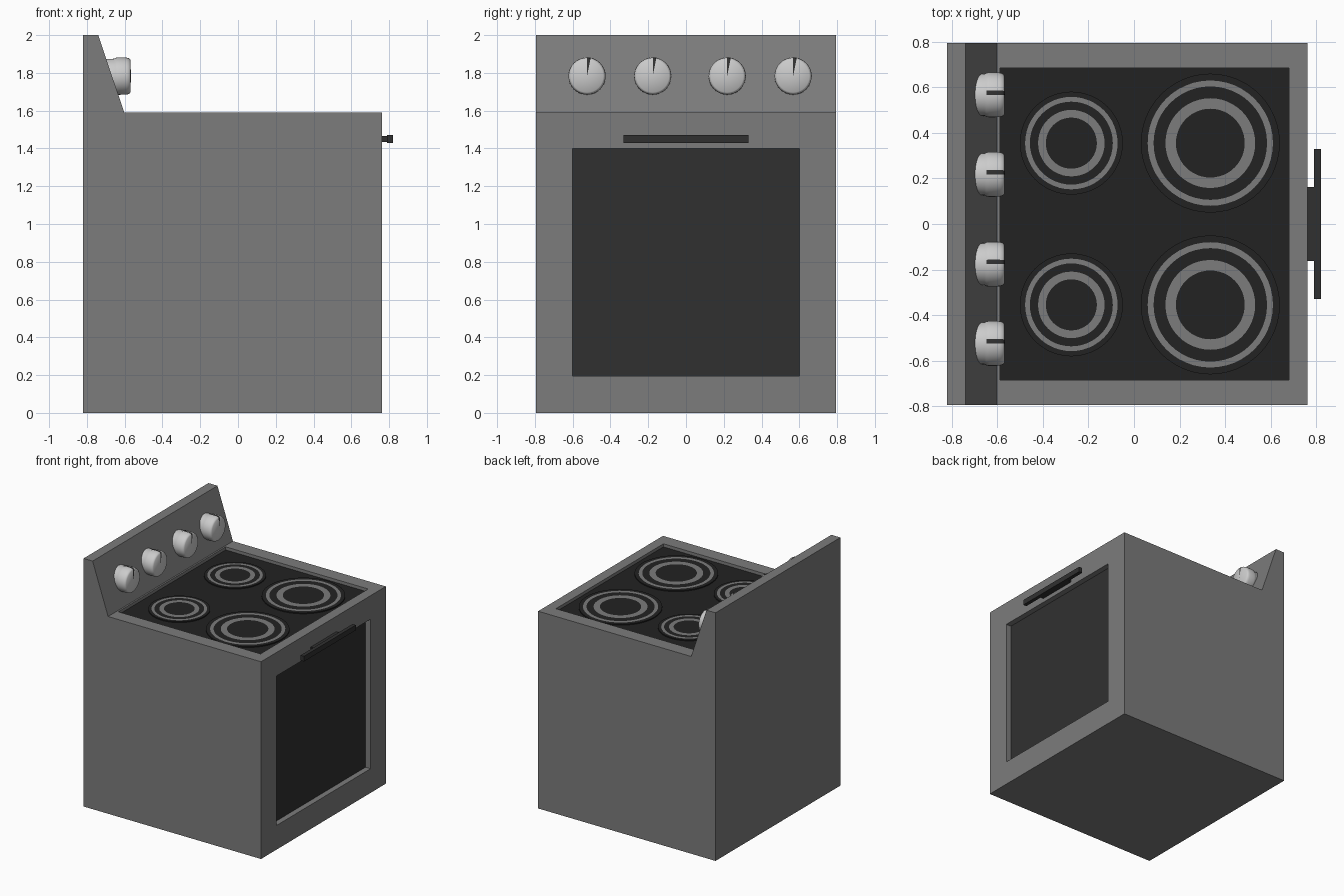
import bpy, bmesh
from math import cos, sin, pi
from mathutils import Matrix, Vector

if "Cube" in bpy.data.objects:
    bpy.data.objects.remove(bpy.data.objects["Cube"])


def material(name, v):
    m = bpy.data.materials.new(name)
    m.diffuse_color = (v, v, v, 1)
    m.use_nodes = True
    m.node_tree.nodes["Principled BSDF"].inputs["Base Color"].default_value = m.diffuse_color
    return m


STEEL = material("steel_grey", 0.2)
GLASS = material("black_glass", 0.016)
DARK = material("dark_grey", 0.03)
KNOB = material("light_grey", 0.7)


def finish(name, bm, mats):
    bmesh.ops.recalc_face_normals(bm, faces=bm.faces)
    me = bpy.data.meshes.new(name)
    bm.to_mesh(me)
    bm.free()
    for m in mats:
        me.materials.append(m)
    ob = bpy.data.objects.new(name, me)
    bpy.context.collection.objects.link(ob)
    return ob


def box(name, x, y, z, mat):
    bm = bmesh.new()
    size = Vector((x[1] - x[0], y[1] - y[0], z[1] - z[0]))
    mid = Vector((sum(x), sum(y), sum(z))) / 2
    bmesh.ops.create_cube(bm, size=1, matrix=Matrix.Translation(mid) @ Matrix.Diagonal((*size, 1)))
    return finish(name, bm, [mat])


def lathe(name, profile, segs, mats, pick, matrix):
    """Revolve (radius, height) points; pick(band, segment) gives the material slot."""
    bm = bmesh.new()
    rings = []
    for r, h in profile:
        if r == 0:
            rings.append([bm.verts.new((0, 0, h))] * segs)
        else:
            rings.append([bm.verts.new((r * cos(2 * pi * i / segs), r * sin(2 * pi * i / segs), h))
                          for i in range(segs)])
    for b, (lo, hi) in enumerate(zip(rings, rings[1:])):
        for i in range(segs):
            j = (i + 1) % segs
            f = bm.faces.new(list(dict.fromkeys((lo[i], lo[j], hi[j], hi[i]))))
            f.material_index = pick(b, i)
    bm.transform(matrix)
    ob = finish(name, bm, mats)
    bpy.context.view_layer.objects.active = ob
    ob.select_set(True)
    bpy.ops.object.shade_smooth_by_angle(angle=0.7)
    ob.select_set(False)
    return ob


# Body with sloped control panel, extruded from its side profile
W = 0.795
bm = bmesh.new()
side = [(-0.82, 0), (0.762, 0), (0.762, 1.59), (-0.602, 1.59), (-0.74, 2), (-0.82, 2)]
face = bm.faces.new([bm.verts.new((x, -W, z)) for x, z in side])
ext = bmesh.ops.extrude_face_region(bm, geom=[face], use_keep_orig=True)
bmesh.ops.translate(bm, vec=(0, 2 * W, 0),
                    verts=[v for v in ext["geom"] if isinstance(v, bmesh.types.BMVert)])
body = finish("stove_body", bm, [STEEL])

# Recesses for the hob and the oven window
cutters = [box("hob_cutter", (-0.589, 0.681), (-0.685, 0.685), (1.55, 1.7), STEEL),
           box("window_cutter", (0.70, 0.9), (-0.6, 0.6), (0.195, 1.4), STEEL)]
bpy.context.view_layer.objects.active = body
for c in cutters:
    c.hide_render = True
    mod = body.modifiers.new("recess", 'BOOLEAN')
    mod.operation = 'DIFFERENCE'
    mod.solver = 'EXACT'
    mod.object = c
    bpy.ops.object.modifier_apply(modifier=mod.name)
for c in cutters:
    bpy.data.objects.remove(c)

HOB_Z = 1.565
box("hob_glass", (-0.592, 0.684), (-0.688, 0.688), (1.545, HOB_Z), GLASS)
box("oven_window", (0.695, 0.717), (-0.603, 0.603), (0.192, 1.403), DARK)

# Door handle
box("handle_bracket", (0.75, 0.792), (-0.163, 0.163), (1.433, 1.467), DARK)
box("handle_bar", (0.79, 0.82), (-0.33, 0.33), (1.43, 1.472), DARK)

# Burners: low discs with two inlaid grey rings
for size, x, radii in (("large", 0.335, (0.305, 0.275, 0.249, 0.197, 0.151)),
                       ("small", -0.275, (0.226, 0.203, 0.182, 0.146, 0.112))):
    top = 0.008
    profile = [(0, -0.005), (radii[0], -0.005)] + [(r, top) for r in radii] + [(0, top)]
    for tag, y in (("left", -0.355), ("right", 0.355)):
        lathe(f"{size}_burner_{tag}", profile, 48, [GLASS, STEEL],
              lambda b, i: int(b in (3, 5)), Matrix.Translation((x, y, HOB_Z)))

# Knobs: lathed along x, one segment darkened as the pointer
knob = [(0, -0.73), (0.09, -0.73), (0.092, -0.656), (0.097, -0.648), (0.099, -0.635),
        (0.098, -0.59), (0.094, -0.576), (0.086, -0.569), (0, -0.567)]
for n, y in enumerate((-0.524, -0.176, 0.218, 0.567)):
    lathe(f"knob_{n + 1}", knob, 32, [KNOB, DARK],
          lambda b, i: int(i == 15 and b >= 3),
          Matrix.Translation((0, y, 1.783)) @ Matrix.Rotation(pi / 2, 4, 'Y'))
